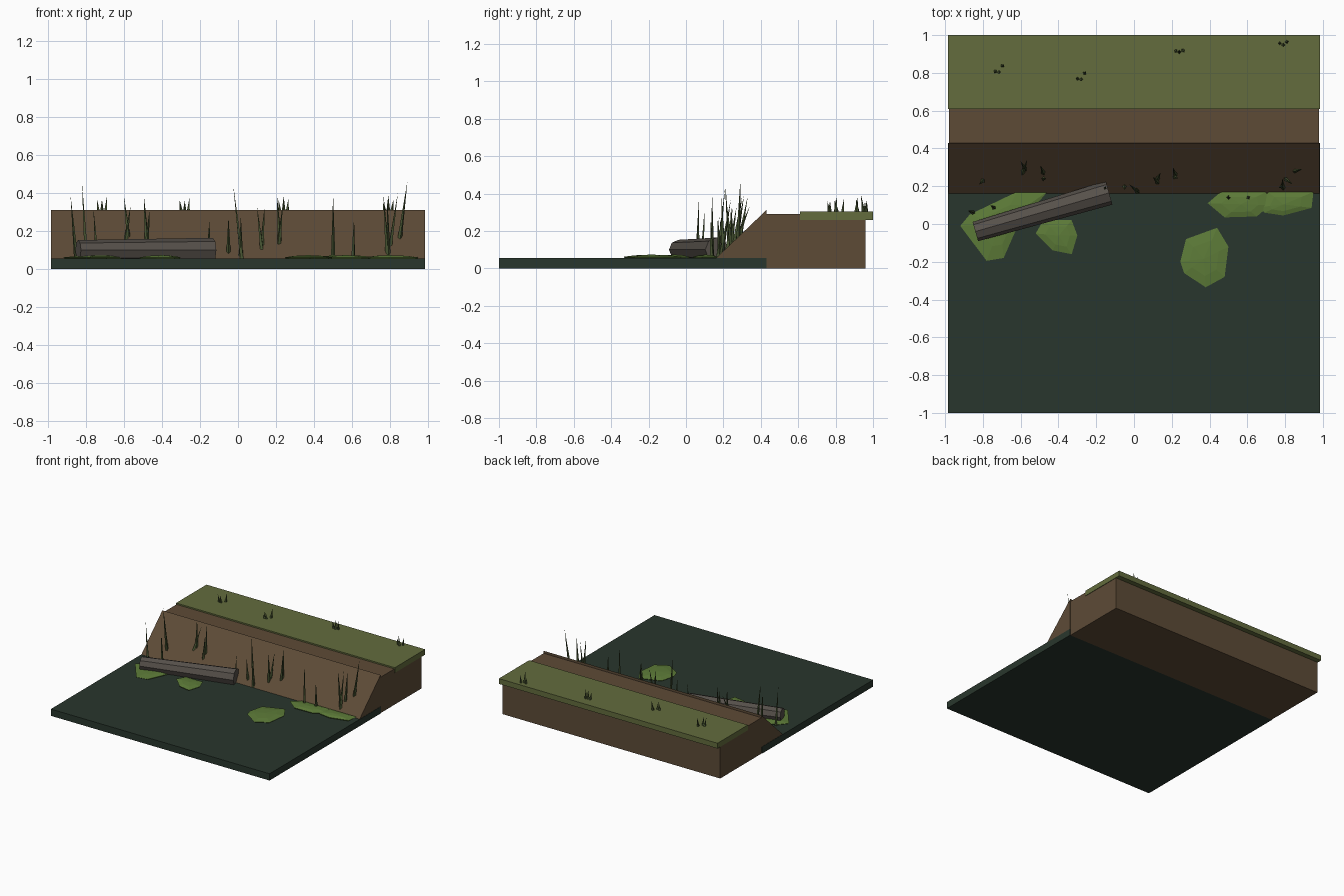
import bpy, bmesh, random
from mathutils import Vector

if "Cube" in bpy.data.objects:
    bpy.data.objects.remove(bpy.data.objects["Cube"])

random.seed(4)


def material(name, rgb):
    m = bpy.data.materials.new(name)
    m.diffuse_color = (*rgb, 1)
    m.use_nodes = True
    m.node_tree.nodes["Principled BSDF"].inputs["Base Color"].default_value = m.diffuse_color
    return m


WATER = material("water", (0.022, 0.037, 0.026))
EARTH = material("earth", (0.11, 0.07, 0.037))
GRASS = material("grass", (0.125, 0.15, 0.047))
PAD = material("pad_green", (0.11, 0.2, 0.04))
BARK = material("bark", (0.095, 0.082, 0.07))
REED = material("reed_green", (0.06, 0.085, 0.03))


def finish(bm, name, mat):
    bmesh.ops.recalc_face_normals(bm, faces=bm.faces)
    me = bpy.data.meshes.new(name)
    bm.to_mesh(me)
    bm.free()
    me.materials.append(mat)
    ob = bpy.data.objects.new(name, me)
    bpy.context.collection.objects.link(ob)
    return ob


def extrude_x(name, profile, half, mat):
    """Sweep a y-z profile across the width."""
    bm = bmesh.new()
    a = [bm.verts.new((-half, y, z)) for y, z in profile]
    b = [bm.verts.new((half, y, z)) for y, z in profile]
    bm.faces.new(a)
    bm.faces.new(b)
    for i in range(len(a)):
        j = (i + 1) % len(a)
        bm.faces.new((a[i], a[j], b[j], b[i]))
    return finish(bm, name, mat)


def rect(y0, y1, z0, z1):
    return [(y0, z0), (y1, z0), (y1, z1), (y0, z1)]


def tube(bm, start, end, r0, r1, sides):
    """Straight tapered prism; r1 = 0 gives a pointed blade."""
    start, end = Vector(start), Vector(end)
    d = end - start
    m = d.to_track_quat('Z', 'Y').to_matrix().to_4x4()
    m.translation = (start + end) / 2
    bmesh.ops.create_cone(bm, cap_ends=True, segments=sides, radius1=r0,
                          radius2=r1, depth=d.length, matrix=m)


# Ground: water sheet, bank block, sloping shore and turf
extrude_x("water", rect(-1, 0.43, 0, 0.055), 0.984, WATER)
extrude_x("bank_block", rect(0.42, 0.96, 0, 0.292), 0.98, EARTH)
extrude_x("bank_slope", [(0.155, 0.05), (0.43, 0.05), (0.43, 0.312)], 0.982, EARTH)
extrude_x("turf", rect(0.61, 1.0, 0.26, 0.303), 0.984, GRASS)

# Fallen log
bm = bmesh.new()
tube(bm, (-0.84, -0.04, 0.1), (-0.132, 0.165, 0.1), 0.053, 0.065, 8)
finish(bm, "log", BARK)

# Floating pads: irregular outlines with a shallow crown
outlines = [
    [(-.92, -.01), (-.87, .05), (-.62, .17), (-.46, .17), (-.62, -.02), (-.69, -.18), (-.78, -.195)],
    [(-.52, -.05), (-.48, .02), (-.33, .02), (-.30, -.06), (-.33, -.16), (-.43, -.14)],
    [(.275, -.08), (.44, -.02), (.50, -.12), (.48, -.28), (.38, -.335), (.265, -.26), (.245, -.2)],
    [(.39, .11), (.46, .17), (.70, .17), (.72, .1), (.65, .04), (.48, .035)],
    [(.67, .09), (.71, .17), (.95, .17), (.94, .085), (.79, .045), (.69, .06)],
]
for n, pts in enumerate(outlines):
    bm = bmesh.new()
    c = sum((Vector(p) for p in pts), Vector((0, 0))) / len(pts)
    rings = []
    for scale, z in ((0.9, 0.05), (1, 0.062), (0.6, 0.07)):
        rings.append([bm.verts.new((*(c + (Vector(p) - c) * scale), z)) for p in pts])
    for lo, hi in zip(rings, rings[1:]):
        for i in range(len(pts)):
            j = (i + 1) % len(pts)
            bm.faces.new((lo[i], lo[j], hi[j], hi[i]))
    bm.faces.new(rings[0])
    top = bm.verts.new((c.x, c.y, 0.074))
    for i in range(len(pts)):
        bm.faces.new((rings[-1][i], rings[-1][(i + 1) % len(pts)], top))
    finish(bm, f"floating_pad_{n + 1}", PAD)

# Reeds: base x, base y, tip x, tip y, tip z
reeds = [
    (-.80, .23, -.82, .21, .455), (-.85, .06, -.88, .07, .385),
    (-.74, .085, -.76, .10, .32), (-.575, .29, -.60, .33, .385),
    (-.59, .27, -.565, .34, .33), (-.48, .27, -.495, .31, .39),
    (-.48, .24, -.465, .24, .31), (-.155, .18, -.15, .20, .26),
    (.02, .17, -.025, .21, .44), (-.05, .20, -.05, .18, .275),
    (.015, .18, .015, .17, .28), (.125, .22, .10, .25, .33),
    (.125, .24, .14, .27, .33), (.22, .26, .205, .30, .385),
    (.215, .25, .235, .24, .34), (.50, .14, .50, .14, .39),
    (.605, .14, .61, .13, .27), (.785, .20, .765, .19, .39),
    (.79, .19, .785, .24, .37), (.80, .24, .84, .21, .40),
    (.85, .28, .89, .29, .46),
]
bm = bmesh.new()
for bx, by, tx, ty, tz in reeds:
    bz = max(0.055, 0.055 + (by - 0.16) * 0.95) - 0.01
    tube(bm, (bx, by, bz), (tx, ty, tz), 0.012, 0, 4)
finish(bm, "reeds", REED)

# Short grass tufts on the turf
bm = bmesh.new()
for x, y in ((-.715, .82), (-.28, .78), (.24, .905), (.79, .95)):
    for k in (-1, 0, 1):
        bx = x + k * 0.018
        by = y + random.uniform(-0.02, 0.02)
        tube(bm, (bx, by, 0.295),
             (bx + k * 0.008, by + random.uniform(-0.015, 0.015), random.uniform(0.35, 0.39)),
             0.011, 0, 4)
finish(bm, "grass_tufts", REED)
